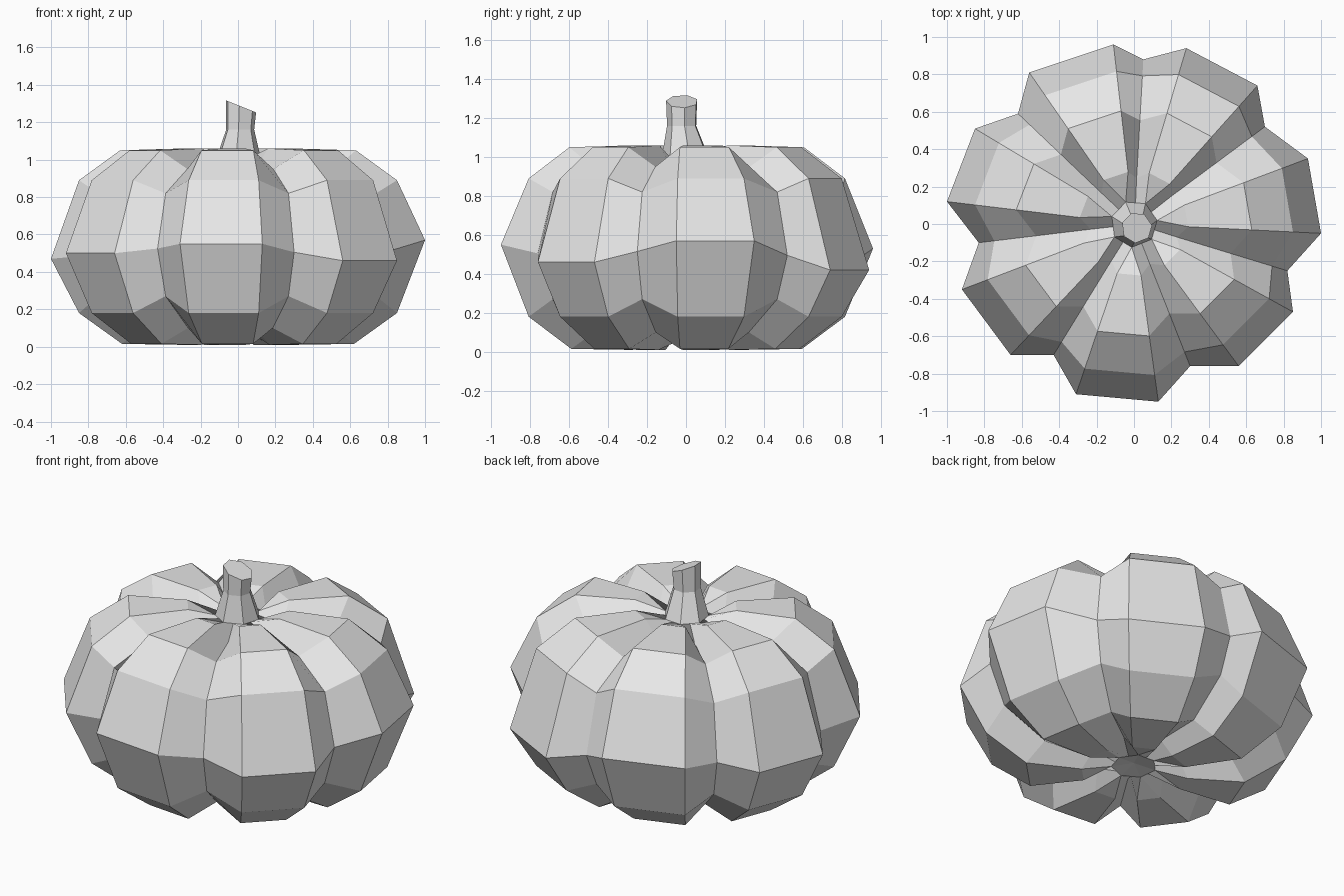
import bpy, bmesh, math
from mathutils import Vector

cube = bpy.data.objects.get("Cube")
if cube:
    bpy.data.objects.remove(cube, do_unlink=True)

grey = bpy.data.materials.new("plain_grey")
grey.use_nodes = True
GREY = (0.8, 0.8, 0.8, 1)
grey.diffuse_color = GREY
grey.node_tree.nodes["Principled BSDF"].inputs["Base Color"].default_value = GREY

# Widest outline of each lobe, clockwise: two ridge points, the groove after them, and the height
LOBES = [
    ((-.56, .81), (-.11, .96), (.05, .88), .53),
    ((.28, .94), (.66, .74), (.70, .52), .42),
    ((.93, .35), (1.0, -.05), (.82, -.25), .57),
    ((.85, -.47), (.56, -.76), (.30, -.76), .46),
    ((.13, -.95), (-.31, -.91), (-.43, -.70), .55),
    ((-.66, -.70), (-.92, -.35), (-.83, -.10), .50),
    ((-1.0, .12), (-.85, .51), (-.62, .59), .47),
]
# Rows from bottom to top: (scale of the outline, height); None takes the lobe's own height
RIDGE = [(.30, .01), (.62, .015), (.85, .18), (1, None), (.85, .89), (.63, 1.05), (.29, 1.06)]
GROOVE = [(.28, .11), (.62, .10), (.90, .27), (1, None), (.90, .82), (.63, .95), (.28, .94)]
CORE, CORE_LOW, CORE_HIGH = .125, .06, 1.0

count = len(LOBES)
middles = [(Vector(a) + Vector(b)).normalized() * CORE for a, b, _, _ in LOBES]


def make_object(name, bm):
    bmesh.ops.remove_doubles(bm, verts=bm.verts, dist=0.0005)
    bmesh.ops.recalc_face_normals(bm, faces=bm.faces)
    mesh = bpy.data.meshes.new(name)
    bm.to_mesh(mesh)
    bm.free()
    mesh.materials.append(grey)
    obj = bpy.data.objects.new(name, mesh)
    bpy.context.collection.objects.link(obj)
    return obj


def skin(bm, rings):
    """Join rings of equal length with quads and return the vertex rings."""
    loops = [[bm.verts.new(p) for p in ring] for ring in rings]
    for low, high in zip(loops, loops[1:]):
        n = len(low)
        for i in range(n):
            j = (i + 1) % n
            bm.faces.new((low[i], low[j], high[j], high[i]))
    return loops


# Pumpkin body: two ridges and one groove per lobe
rings = []
for (rs, rz), (gs, gz) in zip(RIDGE, GROOVE):
    ring = []
    for i, (a, b, groove, height) in enumerate(LOBES):
        shared = (height + LOBES[(i + 1) % count][3]) / 2
        for x, y in (a, b):
            ring.append((x * rs, y * rs, height if rz is None else rz))
        ring.append((groove[0] * gs, groove[1] * gs, shared if gz is None else gz))
    rings.append(ring)


def core_ring(z):
    """Both ridges of a lobe meet at one point; the groove ends between neighbours."""
    ring = []
    for i, mid in enumerate(middles):
        between = (mid + middles[(i + 1) % count]) / 2
        ring += [(*mid, z), (*mid, z), (*between, z)]
    return ring


body = bmesh.new()
loops = skin(body, [core_ring(CORE_LOW)] + rings + [core_ring(CORE_HIGH)])
for loop, z in ((loops[0], CORE_LOW + .02), (loops[-1], CORE_HIGH)):
    hub = body.verts.new((0, 0, z))
    for i in range(len(loop)):
        body.faces.new((loop[i], loop[(i + 1) % len(loop)], hub))
bmesh.ops.dissolve_degenerate(body, dist=0.0005, edges=body.edges)
make_object("pumpkin_body", body)

# Stem: flared foot, narrow neck, slanted cut top
STEM = [(1.0, CORE_HIGH, 0, 0, 0), (.62, 1.16, .01, -.02, 0), (.66, 1.285, .015, -.02, -.4)]
stem_rings = []
for scale, z, cx, cy, slant in STEM:
    stem_rings.append([(m.x * scale + cx, m.y * scale + cy, z + slant * m.x * scale) for m in middles])
stem = bmesh.new()
stem_loops = skin(stem, stem_rings)
stem.faces.new(stem_loops[-1])
make_object("stem", stem)
